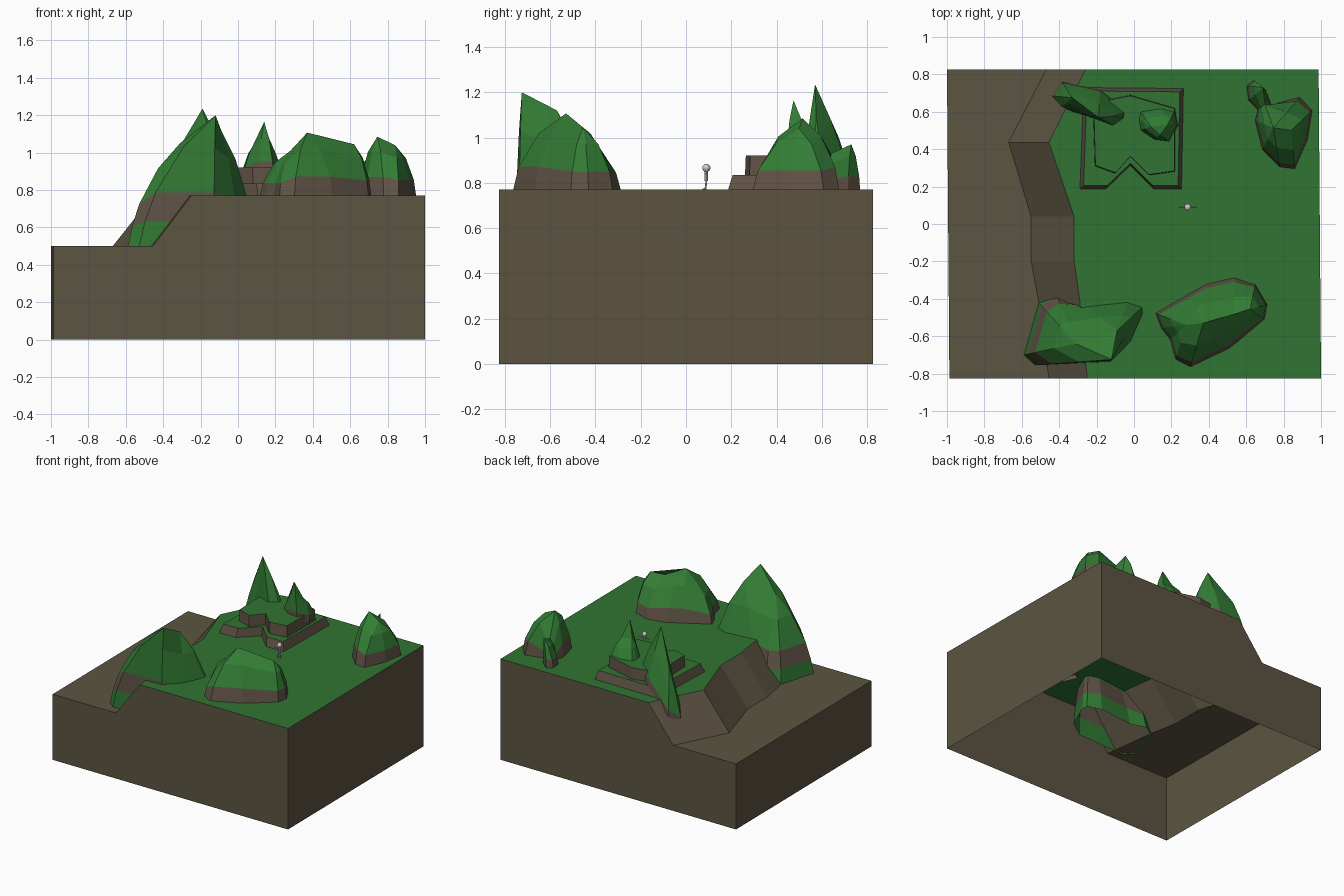
import bpy, bmesh, math
from mathutils import Vector

if "Cube" in bpy.data.objects:
    bpy.data.objects.remove(bpy.data.objects["Cube"])


def material(name, col):
    m = bpy.data.materials.new(name)
    m.diffuse_color = (*col, 1)
    m.use_nodes = True
    m.node_tree.nodes["Principled BSDF"].inputs["Base Color"].default_value = m.diffuse_color
    return m


EARTH = material("earth", (0.107, 0.089, 0.054))
GRASS = material("grass", (0.030, 0.175, 0.032))
ROCK = material("rock", (0.120, 0.088, 0.062))
LEAF = material("hill_grass", (0.033, 0.205, 0.036))


def finish(bm, name, mats=()):
    bmesh.ops.recalc_face_normals(bm, faces=bm.faces)
    me = bpy.data.meshes.new(name)
    bm.to_mesh(me)
    bm.free()
    ob = bpy.data.objects.new(name, me)
    bpy.context.collection.objects.link(ob)
    for m in mats:
        me.materials.append(m)
    return ob


# Ground block: stations along y with cliff toe and cliff edge, open underneath
def ground():
    bm = bmesh.new()
    rows = []
    for y, toe, edge in [(-.825, -.455, -.25), (-.41, -.51, -.29), (-.2, -.55, -.32),
                         (.04, -.55, -.32), (.437, -.67, -.455), (.825, -.47, -.26)]:
        k = (y + .825) / 1.65 * .013
        rows.append([bm.verts.new(p) for p in (
            (-.987 - k, y, .5), (toe, y, .5), (edge, y, .77), (1 - k, y, .77))])
    low = [bm.verts.new((r[i].co.x, r[i].co.y, 0)) for r in (rows[0], rows[-1]) for i in (0, 3)]
    for a, b in zip(rows, rows[1:]):
        for i in range(3):
            bm.faces.new((a[i], a[i + 1], b[i + 1], b[i])).material_index = int(i == 2)
    bm.faces.new([low[0]] + rows[0] + [low[1]])
    bm.faces.new([low[2]] + rows[-1] + [low[3]])
    bm.faces.new([low[0]] + [r[0] for r in rows] + [low[2]])
    bm.faces.new([low[1]] + [r[3] for r in rows] + [low[3]])
    finish(bm, "ground_block", (EARTH, GRASS))


ground()


# Hill: base outline lofted to ridge points; link gives the ridge point of each base point
def hill(name, base, base_z, ridge, link, profile, brown=0):
    bm = bmesh.new()
    tops = [bm.verts.new(p) for p in ridge]
    cols = []
    for (x, y), k in zip(base, link):
        b = Vector((x, y, base_z(x)))
        t = Vector(ridge[int(k)])
        col = []
        for s, f in profile:
            p = b.lerp(t, s)
            p.z = b.z + (t.z - b.z) * f
            col.append(bm.verts.new(p))
        cols.append(col + [tops[int(k)]])
    for a, b in zip(cols, cols[1:] + cols[:1]):
        for i in range(len(profile)):
            quad = list(dict.fromkeys((a[i], b[i], b[i + 1], a[i + 1])))
            bm.faces.new(quad).material_index = int(i != brown)
    seq = [c[-1] for j, c in enumerate(cols) if c[-1] is not cols[j - 1][-1]]
    if len(seq) > 2 and len(set(seq)) == len(seq):
        bm.faces.new(seq).material_index = 1
    finish(bm, name, (ROCK, LEAF))


SOFT = [(0, 0), (.13, .36), (.5, .76)]

hill("cliff_hill",
     [(-.59, -.70), (-.53, -.755), (-.13, -.74), (.005, -.645), (.09, -.45), (.085, -.405),
      (-.02, -.37), (-.30, -.40), (-.42, -.365), (-.51, -.42)],
     lambda x: .49,
     [(-.31, -.64, 1.05), (-.12, -.725, 1.2), (-.09, -.57, 1.12)], "0112222200",
     [(0, 0), (.08, .2), (.22, .42), (.58, .76)], brown=1)

hill("front_hill",
     [(.11, -.475), (.14, -.555), (.19, -.62), (.22, -.73), (.30, -.77), (.51, -.67), (.70, -.51),
      (.715, -.43), (.65, -.32), (.54, -.28), (.39, -.315), (.29, -.37)],
     lambda x: .74,
     [(.28, -.54, 1.01), (.37, -.53, 1.107), (.53, -.50, 1.03), (.62, -.455, 1.045)],
     "000011333211", SOFT)

hill("corner_hill",
     [(.60, .74), (.61, .66), (.66, .61), (.645, .555), (.685, .395), (.78, .30), (.86, .29),
      (.93, .45), (.955, .61), (.89, .68), (.735, .635), (.705, .715), (.64, .77)],
     lambda x: .75,
     [(.69, .73, .97), (.70, .64, .93), (.745, .515, 1.085), (.84, .50, 1.04)],
     "0012223332100", SOFT)

hill("tall_crag",
     [(-.44, .685), (-.395, .62), (-.26, .58), (-.10, .52), (-.035, .565), (-.03, .60),
      (-.18, .715), (-.385, .76)],
     lambda x: min(.83, .83 + (x + .25) * 1.2),
     [(-.33, .675, 1.0), (-.19, .57, 1.235), (-.12, .575, 1.10)], "00112210",
     [(0, 0), (.06, .14), (.5, .6)])

hill("small_crag",
     [(.02, .565), (.03, .50), (.11, .45), (.19, .44), (.235, .53), (.22, .61), (.14, .63),
      (.03, .61)],
     lambda x: .86,
     [(.09, .52, 1.05), (.14, .475, 1.165), (.18, .53, 1.03)], "00112220",
     [(0, 0), (.1, .3), (.5, .72)])


# Stepped terraces with a notch in the front
def terrace(name, outline, z0, z1, inset):
    bm = bmesh.new()
    c = Vector((-.01, .47))
    lo = [bm.verts.new((x, y, z0)) for x, y in outline]
    hi = []
    for x, y in outline:
        p = Vector((x, y)).lerp(c, inset)
        hi.append(bm.verts.new((p.x, p.y, z1)))
    n = len(lo)
    for i in range(n):
        j = (i + 1) % n
        bm.faces.new((lo[i], lo[j], hi[j], hi[i]))
    bm.faces.new(hi).material_index = 1
    finish(bm, name, (ROCK, GRASS))


terrace("lower_terrace", [(-.295, .18), (-.155, .18), (-.02, .31), (.11, .18), (.26, .18),
                          (.27, .73), (-.275, .735)], .75, .835, .09)
terrace("upper_terrace", [(-.21, .31), (-.10, .27), (-.02, .36), (.08, .26), (.22, .28),
                          (.22, .62), (-.02, .69), (-.22, .65)], .82, .92, .02)


# Tiny standing figure with arms spread
def limb(name, a, b, r):
    a, b = Vector(a), Vector(b)
    bpy.ops.mesh.primitive_cylinder_add(vertices=8, radius=r, depth=(b - a).length,
                                        location=(a + b) / 2)
    ob = bpy.context.object
    ob.name = name
    ob.rotation_euler = (b - a).to_track_quat('Z', 'Y').to_euler()


FX, FY = .287, .09
limb("figure_torso", (FX, FY, .808), (FX, FY, .852), .008)
for s, side in ((-1, "left"), (1, "right")):
    limb(f"figure_{side}_leg", (FX + s * .006, FY, .81), (FX + s * .011, FY - .004, .772), .004)
    limb(f"figure_{side}_foot", (FX + s * .011, FY, .774), (FX + s * .012, FY - .018, .773), .003)
    limb(f"figure_{side}_arm", (FX, FY, .841), (FX + s * .048, FY, .838), .0035)
bpy.ops.mesh.primitive_uv_sphere_add(segments=12, ring_count=8, radius=.018,
                                     location=(FX, FY, .866))
bpy.context.object.name = "figure_head"
